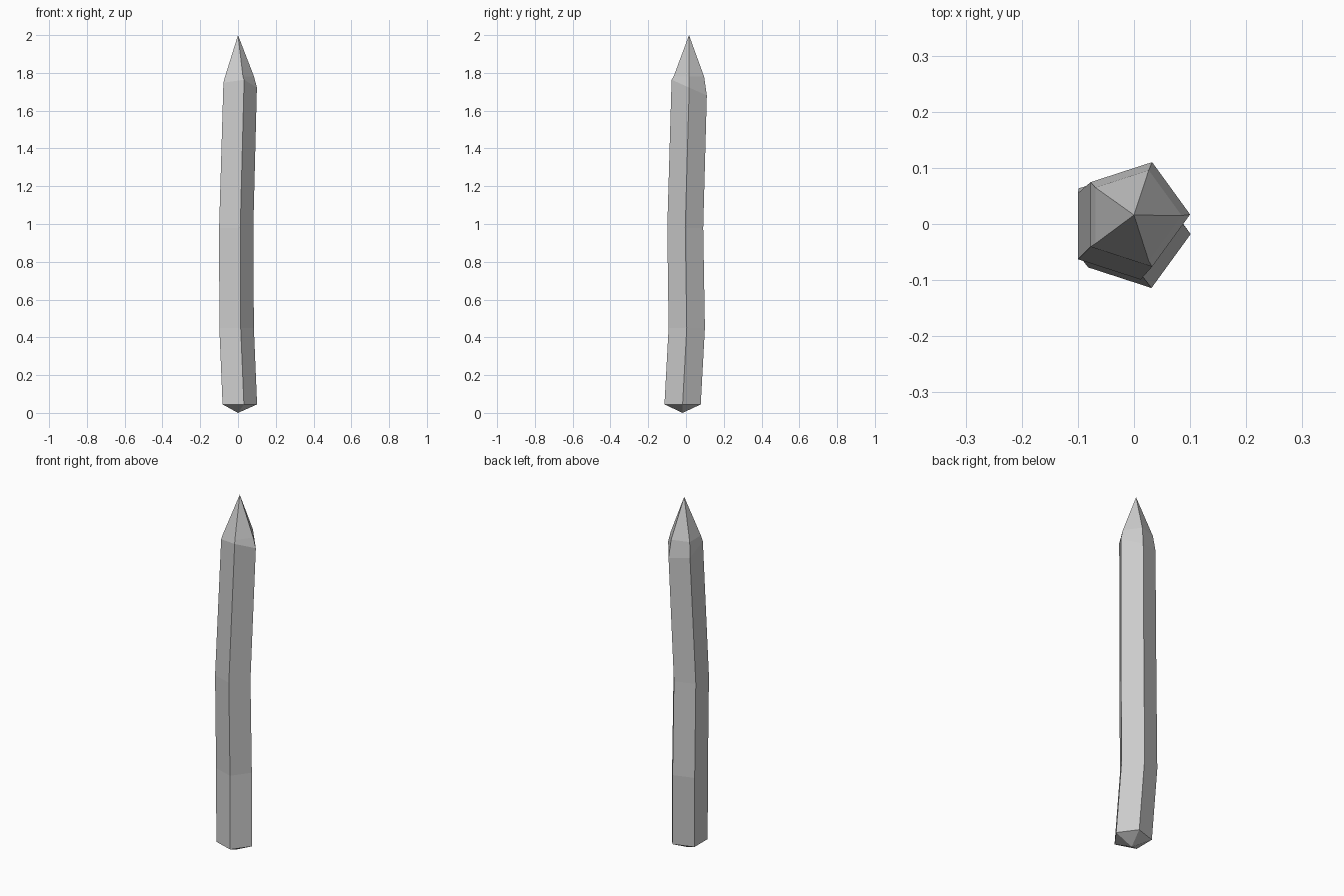
import bpy, bmesh, math

if "Cube" in bpy.data.objects:
    bpy.data.objects.remove(bpy.data.objects["Cube"])

SIDES = 5

# Cross-sections up the stake: centre x, centre y, z, radius, z slope along y
SECTIONS = [
    (0.0, -0.018, 0.045, 0.101, 0.0),     # base
    (-0.017, 0.004, 0.45, 0.101, 0.0),    # lower bend
    (-0.019, -0.004, 0.98, 0.100, 0.0),   # middle bend
    (0.002, 0.017, 1.722, 0.098, -0.45),  # slanted shoulder
    (0.0, 0.015, 1.78, 0.085, 0.0),       # start of the point
]

bm = bmesh.new()


def ring(cx, cy, z, r, slope):
    verts = []
    for i in range(SIDES):
        a = 2 * math.pi * i / SIDES
        dy = r * math.sin(a)
        verts.append(bm.verts.new((cx + r * math.cos(a), cy + dy, z + slope * dy)))
    return verts


def cap(verts, apex):
    tip = bm.verts.new(apex)
    for i in range(SIDES):
        bm.faces.new((verts[i], verts[(i + 1) % SIDES], tip))


# Shaft
rings = [ring(*s) for s in SECTIONS]
for low, high in zip(rings, rings[1:]):
    for i in range(SIDES):
        j = (i + 1) % SIDES
        bm.faces.new((low[i], low[j], high[j], high[i]))

# Sharp top point and shallow bottom point
cap(rings[-1], (0.0, 0.016, 2.0))
cap(rings[0], (0.0, -0.018, 0.0))

bmesh.ops.recalc_face_normals(bm, faces=bm.faces[:])
mesh = bpy.data.meshes.new("wooden_stake")
bm.to_mesh(mesh)
bm.free()
stake = bpy.data.objects.new("wooden_stake", mesh)
bpy.context.collection.objects.link(stake)
